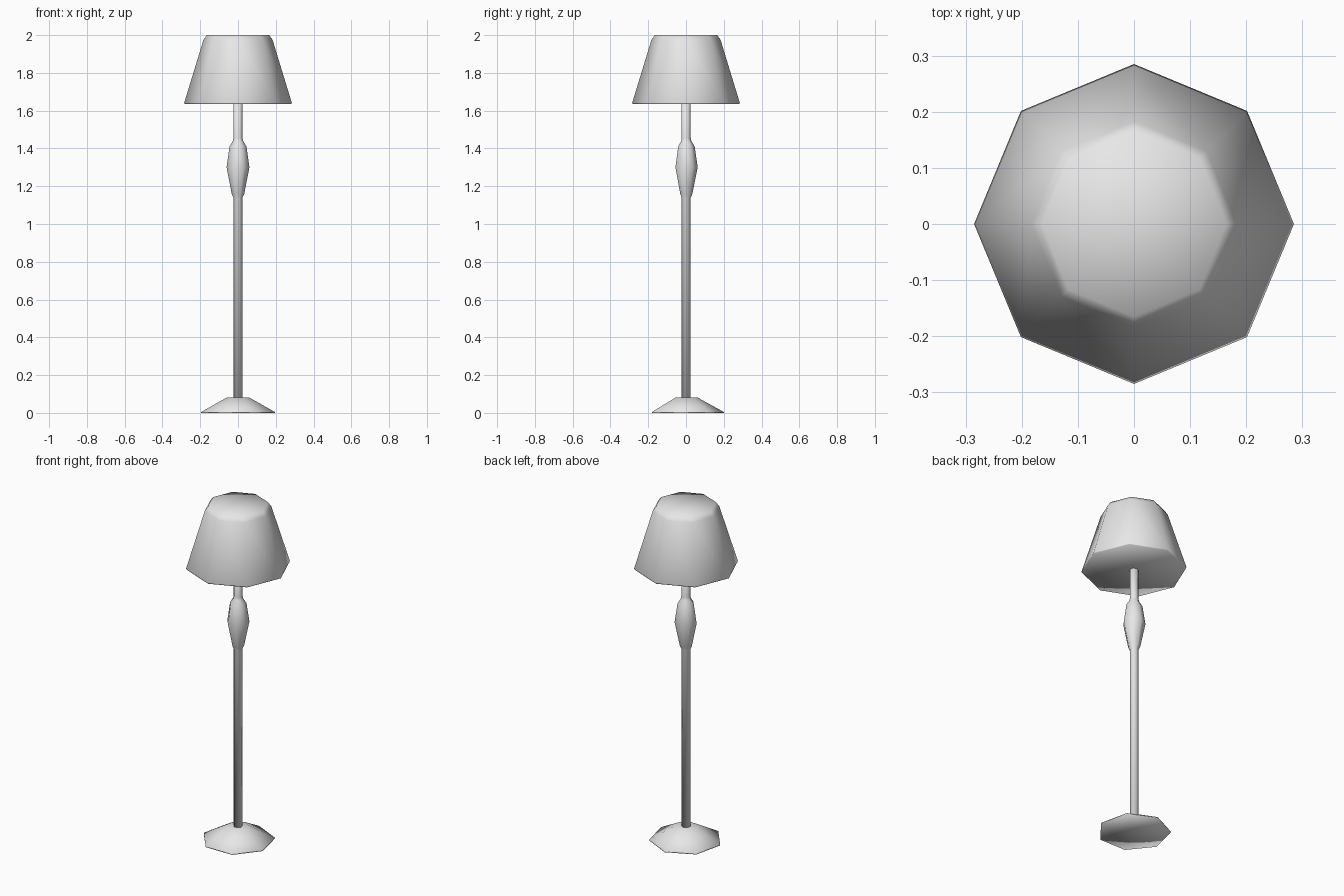
import bpy
import bmesh
from math import sin, cos, tau

cube = bpy.data.objects.get("Cube")
if cube:
    bpy.data.objects.remove(cube, do_unlink=True)

# One plain grey for the whole lamp
grey = bpy.data.materials.new("plain_grey")
grey.use_nodes = True
colour = (0.8, 0.8, 0.8, 1)
grey.diffuse_color = colour
grey.node_tree.nodes["Principled BSDF"].inputs["Base Color"].default_value = colour


def turned_part(name, sides, profile):
    """Turn a (radius, height) profile around z, first corner at +y, with fan caps."""
    bm = bmesh.new()
    rings = [[bm.verts.new((r * sin(tau * i / sides), r * cos(tau * i / sides), z))
              for i in range(sides)] for r, z in profile]
    bottom = bm.verts.new((0, 0, profile[0][1]))
    top = bm.verts.new((0, 0, profile[-1][1]))
    for i in range(sides):
        j = (i + 1) % sides
        for low, high in zip(rings, rings[1:]):
            bm.faces.new((low[i], low[j], high[j], high[i]))
        bm.faces.new((bottom, rings[0][j], rings[0][i]))
        bm.faces.new((top, rings[-1][i], rings[-1][j]))
    bmesh.ops.recalc_face_normals(bm, faces=bm.faces)
    for face in bm.faces:
        face.smooth = True
    mesh = bpy.data.meshes.new(name)
    bm.to_mesh(mesh)
    bm.free()
    mesh.materials.append(grey)
    part = bpy.data.objects.new(name, mesh)
    bpy.context.collection.objects.link(part)
    return part


# Seven-sided sloping foot
turned_part("base", 7, [(0.2, 0), (0.2, 0.005), (0.06, 0.082)])

# Seven-sided pole with its swollen grip
turned_part("pole", 7, [
    (0.025, 0.06), (0.025, 1.14), (0.034, 1.16), (0.062, 1.3),
    (0.046, 1.41), (0.028, 1.44), (0.025, 1.455), (0.025, 1.7)])

# Eight-sided closed shade with a bevelled top and a thin lower rim
turned_part("shade", 8, [(0.283, 1.635), (0.285, 1.641), (0.183, 1.975), (0.165, 2)])
